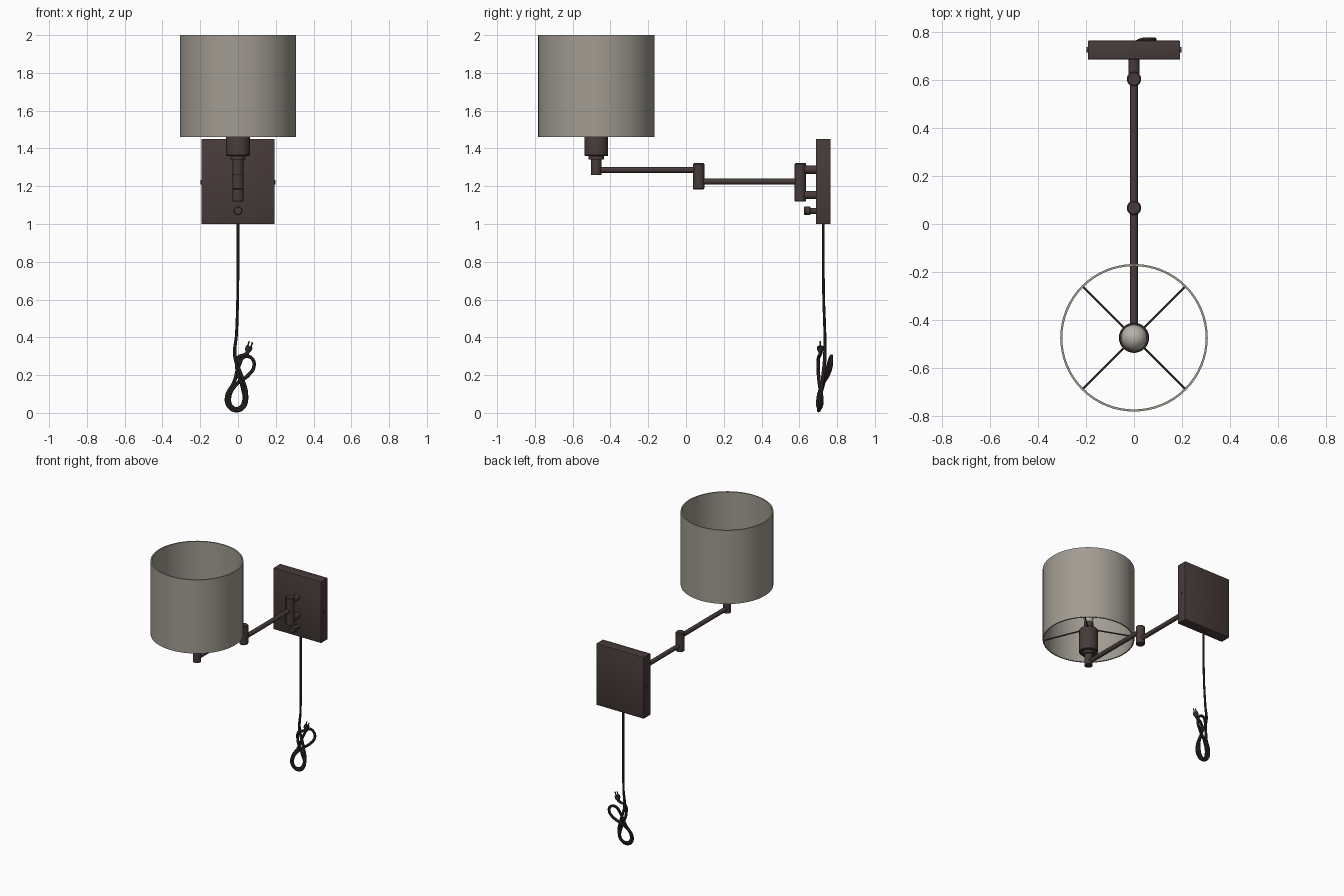
import bpy, bmesh, math
from mathutils import Vector

if "Cube" in bpy.data.objects:
    bpy.data.objects.remove(bpy.data.objects["Cube"])


def material(name, rgb):
    m = bpy.data.materials.new(name)
    m.diffuse_color = (*rgb, 1)
    m.use_nodes = True
    m.node_tree.nodes["Principled BSDF"].inputs["Base Color"].default_value = m.diffuse_color
    return m


BRONZE = material("dark bronze", (0.062, 0.044, 0.042))
LINEN = material("grey linen", (0.36, 0.335, 0.29))
GLASS = material("bulb glass", (0.46, 0.44, 0.38))
CORD = material("cord black brown", (0.036, 0.027, 0.025))


def finish(name, bm, mat, angle=35):
    bmesh.ops.recalc_face_normals(bm, faces=bm.faces)
    me = bpy.data.meshes.new(name)
    bm.to_mesh(me)
    bm.free()
    me.materials.append(mat)
    ob = bpy.data.objects.new(name, me)
    bpy.context.collection.objects.link(ob)
    bpy.ops.object.select_all(action='DESELECT')
    ob.select_set(True)
    bpy.context.view_layer.objects.active = ob
    bpy.ops.object.shade_smooth_by_angle(angle=math.radians(angle))
    return ob


def lathe(name, profile, base, axis, mat, n=32, closed=False):
    """Spin (radius, distance) pairs around an axis that starts at base."""
    bm = bmesh.new()
    q = Vector((0, 0, 1)).rotation_difference(Vector(axis).normalized())
    rings = []
    for r, h in profile:
        rings.append([bm.verts.new(q @ Vector((r * math.cos(2 * math.pi * i / n),
                                               r * math.sin(2 * math.pi * i / n), h))
                                   + Vector(base)) for i in range(n)])
    pairs = list(zip(rings, rings[1:]))
    if closed:
        pairs.append((rings[-1], rings[0]))
    else:
        bm.faces.new(rings[0])
        bm.faces.new(rings[-1])
    for a, b in pairs:
        for i in range(n):
            j = (i + 1) % n
            bm.faces.new((a[i], a[j], b[j], b[i]))
    return finish(name, bm, mat)


def rod(name, p, q, r, mat=BRONZE, n=24, bevel=0.0):
    d = Vector(q) - Vector(p)
    L = d.length
    prof = [(r, 0), (r, L)]
    if bevel:
        prof = [(r - bevel, 0), (r, bevel), (r, L - bevel), (r - bevel, L)]
    return lathe(name, prof, p, d, mat, n)


def box(name, lo, hi, mat, bevel=0.0):
    bm = bmesh.new()
    bmesh.ops.create_cube(bm, size=1)
    for v in bm.verts:
        v.co = [(a + b) / 2 + c * (b - a) for a, b, c in zip(lo, hi, v.co)]
    if bevel:
        bmesh.ops.bevel(bm, geom=bm.edges[:], offset=bevel, segments=2,
                        profile=0.5, affect='EDGES')
    return finish(name, bm, mat)


def tube(name, points, r, mat):
    """Smooth tube through (x, y, z, radius factor) points."""
    cu = bpy.data.curves.new(name, 'CURVE')
    cu.dimensions = '3D'
    cu.bevel_depth, cu.bevel_resolution, cu.resolution_u = r, 2, 8
    cu.use_fill_caps = True
    sp = cu.splines.new('BEZIER')
    sp.bezier_points.add(len(points) - 1)
    for bp, (x, y, z, k) in zip(sp.bezier_points, points):
        bp.co, bp.radius = (x, y, z), k
        bp.handle_left_type = bp.handle_right_type = 'AUTO'
    cu.materials.append(mat)
    ob = bpy.data.objects.new(name, cu)
    bpy.context.collection.objects.link(ob)
    bpy.ops.object.select_all(action='DESELECT')
    ob.select_set(True)
    bpy.context.view_layer.objects.active = ob
    bpy.ops.object.convert(target='MESH')
    bpy.ops.object.shade_smooth_by_angle(angle=math.radians(40))


LY = -0.475   # lamp axis
KY = 0.067    # middle knuckle
PY = 0.605    # wall pivot

# Wall plate with a screw on each side
box("wall_plate", (-0.193, 0.687, 1.0), (0.193, 0.765, 1.45), BRONZE, 0.003)
for s, side in ((-1, "left"), (1, "right")):
    rod("plate_screw_" + side, (s * 0.188, 0.727, 1.22), (s * 0.198, 0.727, 1.22), 0.012, n=16)

# Wall pivot, its two stubs and the rotary switch
rod("wall_pivot", (0, PY, 1.118), (0, PY, 1.323), 0.03, bevel=0.005)
for z, nm in ((1.287, "upper"), (1.154, "lower")):
    rod("pivot_stub_" + nm, (0, PY, z), (0, 0.69, z), 0.022)
lathe("switch_knob", [(0.019, 0), (0.023, 0.004), (0.023, 0.03), (0.016, 0.033),
                      (0.016, 0.063)], (0, 0.626, 1.07), (0, 1, 0), BRONZE, 24)

# Two swinging arms and the knuckle between them
rod("inner_arm", (0, KY, 1.225), (0, PY, 1.225), 0.016)
rod("arm_knuckle", (0, KY, 1.182), (0, KY, 1.322), 0.03, bevel=0.005)
rod("outer_arm", (0, LY, 1.287), (0, KY, 1.287), 0.016)

# Lamp holder and bulb
lathe("lamp_holder", [(0.028, 1.26), (0.028, 1.342), (0.04, 1.342), (0.04, 1.36), (0.06, 1.36),
                      (0.063, 1.364), (0.063, 1.53), (0.059, 1.536), (0.032, 1.536),
                      (0.032, 1.59)], (0, LY, 0), (0, 0, 1), BRONZE)
bulb = [(0.027, 1.585), (0.032, 1.62), (0.045, 1.66)]
bulb += [(0.055 * math.cos(math.radians(a)), 1.70 + 0.055 * math.sin(math.radians(a)))
         for a in (-15, 0, 20, 40, 60, 75, 88)]
lathe("bulb", bulb, (0, LY, 0), (0, 0, 1), GLASS)

# Drum shade: open thin wall
lathe("shade", [(0.308, 1.46), (0.308, 2.0), (0.299, 2.0), (0.299, 1.46)],
      (0, LY, 0), (0, 0, 1), LINEN, 64, closed=True)

# Four diagonal spokes that carry the shade
for i in range(4):
    c, s = (math.cos(math.pi / 4 + i * math.pi / 2), math.sin(math.pi / 4 + i * math.pi / 2))
    rod("shade_spoke_%d" % (i + 1), (0.05 * c, LY + 0.05 * s, 1.532),
        (0.302 * c, LY + 0.302 * s, 1.47), 0.005, n=10)

# Power cord: straight drop, then a coiled bundle
tube("power_cord", [
    (0, 0.727, 1.01, 0.75), (0, 0.727, 0.8, 0.75), (-0.002, 0.729, 0.6, 0.75),
    (-0.008, 0.735, 0.42, 0.8), (-0.016, 0.735, 0.30, 1), (0.02, 0.725, 0.19, 1),
    (0.045, 0.712, 0.09, 1), (0.03, 0.706, 0.03, 1), (-0.01, 0.703, 0.012, 1),
    (-0.05, 0.703, 0.035, 1), (-0.06, 0.71, 0.085, 1), (-0.02, 0.73, 0.165, 1),
    (0.005, 0.752, 0.25, 1), (0.035, 0.768, 0.298, 1), (0.072, 0.77, 0.29, 1),
    (0.085, 0.768, 0.25, 1), (0.055, 0.752, 0.20, 1), (-0.01, 0.722, 0.15, 1),
    (-0.045, 0.70, 0.08, 1), (-0.03, 0.70, 0.03, 1), (0.005, 0.71, 0.025, 1),
    (0.03, 0.72, 0.06, 1), (0.022, 0.708, 0.14, 1), (-0.005, 0.70, 0.23, 1),
    (0.003, 0.702, 0.295, 1), (0.028, 0.708, 0.305, 1), (0.05, 0.712, 0.315, 1)],
    0.0095, CORD)

# Plug with two prongs
base, d = Vector((0.047, 0.712, 0.31)), Vector((0.3, 0, 0.95)).normalized()
lathe("plug", [(0.009, 0), (0.011, 0.012), (0.018, 0.025), (0.018, 0.042), (0.014, 0.045)],
      base, d, CORD, 16)
side = Vector((d.z, 0, -d.x))
for s, nm in ((-1, "left"), (1, "right")):
    p = base + d * 0.04 + side * 0.009 * s
    rod("plug_prong_" + nm, p, p + d * 0.03, 0.004, CORD, 8)
